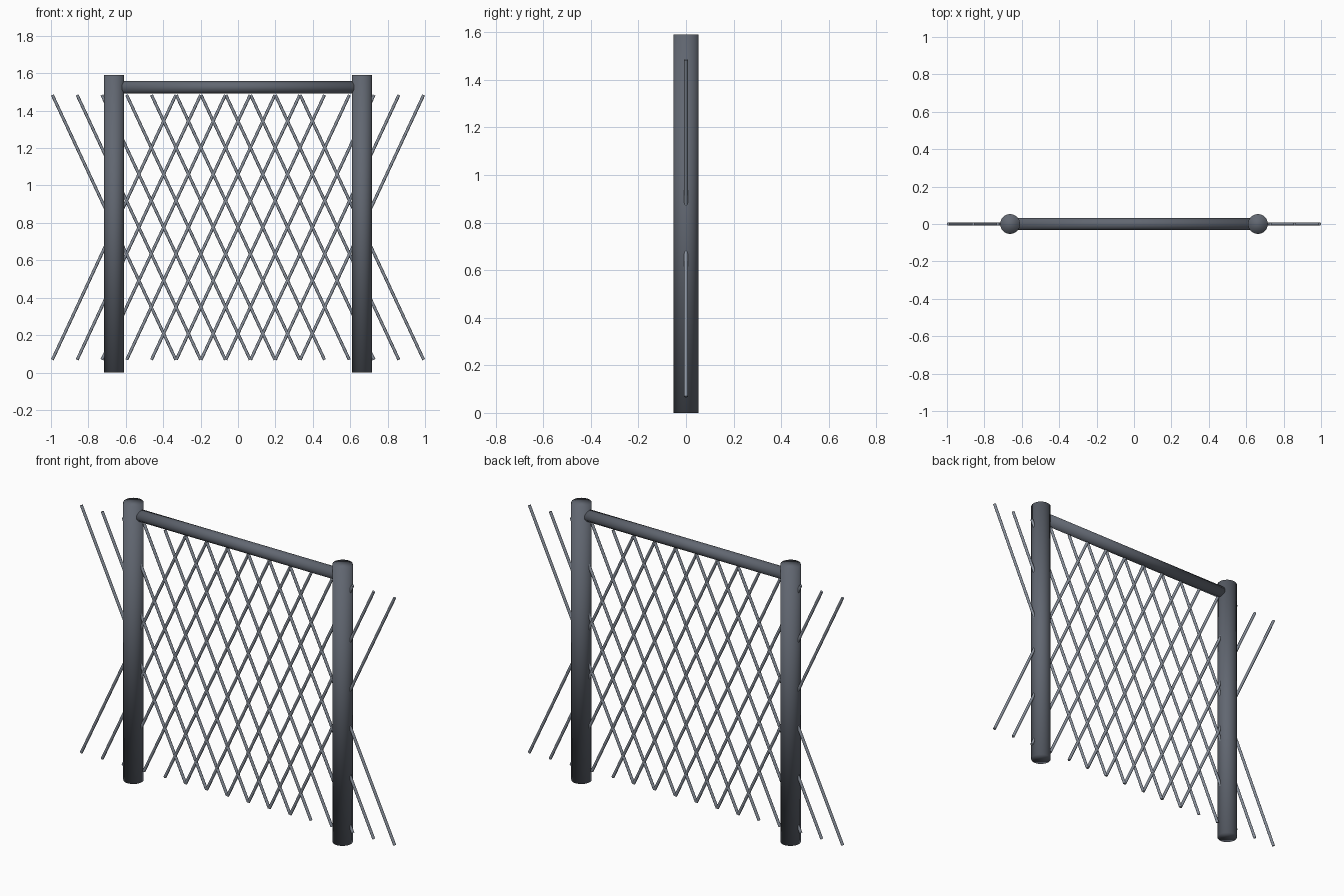
import bpy, math
from mathutils import Vector

if "Cube" in bpy.data.objects:
    bpy.data.objects.remove(bpy.data.objects["Cube"])

POST_X, STEP = 0.6625, 0.1325
TILT, WIRE_LEN, WIRE_Z = math.radians(25), 1.562, 0.776


def material(name, colour):
    mat = bpy.data.materials.new(name)
    mat.diffuse_color = (*colour, 1)
    mat.use_nodes = True
    mat.node_tree.nodes["Principled BSDF"].inputs["Base Color"].default_value = mat.diffuse_color
    return mat


frame_mat = material("dark_steel", (0.12, 0.135, 0.165))
wire_mat = material("wire_steel", (0.25, 0.28, 0.33))


def rod(name, start, end, radius, sides, mat, sharp_caps=False):
    """Smooth cylinder between two points."""
    a, b = Vector(start), Vector(end)
    bpy.ops.mesh.primitive_cylinder_add(
        vertices=sides, radius=radius, depth=(b - a).length, location=(a + b) / 2)
    ob = bpy.context.object
    ob.name = name
    ob.rotation_euler = (b - a).to_track_quat('Z', 'Y').to_euler()
    ob.data.materials.append(mat)
    if sharp_caps:
        bpy.ops.object.shade_smooth_by_angle(angle=math.radians(50))
    else:
        bpy.ops.object.shade_smooth()
    return ob


# Upright posts
for side, s in (("left", -1), ("right", 1)):
    rod(f"{side}_post", (s * POST_X, 0, 0), (s * POST_X, 0, 1.59), 0.053, 32, frame_mat)

# Top rail, running into both posts
rod("top_rail", (-POST_X + 0.04, 0, 1.525), (POST_X - 0.04, 0, 1.525), 0.033, 32, frame_mat)

# Diagonal mesh wires, eleven in each direction
dx = math.sin(TILT) * WIRE_LEN / 2
dz = math.cos(TILT) * WIRE_LEN / 2
for label, s in (("rising", 1), ("falling", -1)):
    for i in range(-5, 6):
        x = i * STEP
        rod(f"{label}_wire_{i + 6}", (x - s * dx, 0, WIRE_Z - dz),
            (x + s * dx, 0, WIRE_Z + dz), 0.008, 12, wire_mat, True)
